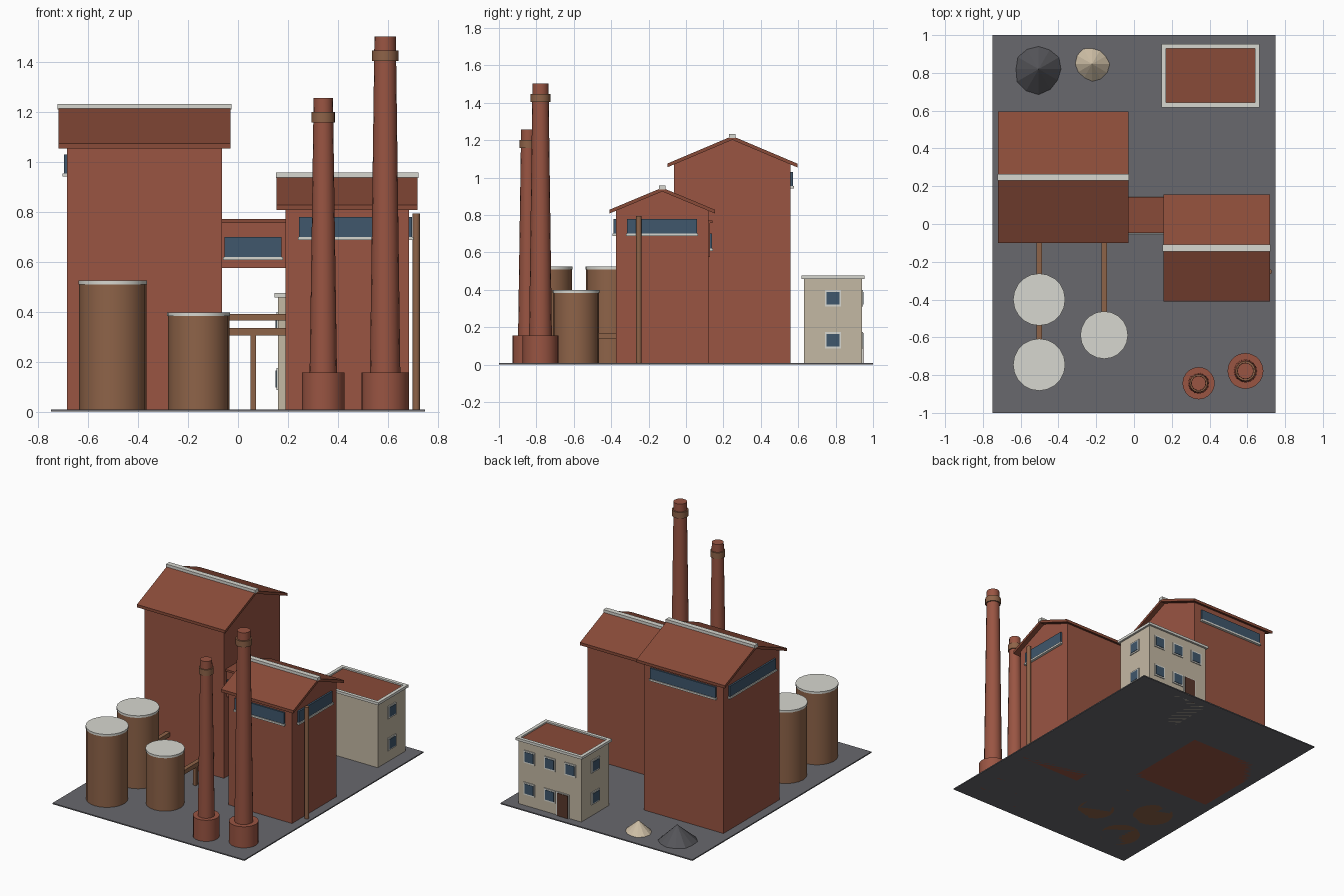
import bpy, bmesh, math, random

if "Cube" in bpy.data.objects:
    bpy.data.objects.remove(bpy.data.objects["Cube"])

random.seed(4)


def mat(name, r, g, b):
    m = bpy.data.materials.new(name)
    m.diffuse_color = (r, g, b, 1)
    m.use_nodes = True
    m.node_tree.nodes["Principled BSDF"].inputs["Base Color"].default_value = m.diffuse_color
    return m


BRICK = mat("brick", .32, .09, .055)
ROOF = mat("roof_tile", .25, .07, .04)
RUST = mat("rust", .27, .125, .065)
WHITE = mat("trim", .68, .68, .63)
CREAM = mat("plaster", .55, .48, .37)
GLASS = mat("glass", .05, .095, .15)
DOOR = mat("door_wood", .10, .04, .025)
GREY = mat("asphalt", .14, .14, .155)
COAL = mat("coal", .09, .09, .10)
SAND = mat("sand", .62, .52, .38)


def finish(name, bm, m):
    bmesh.ops.recalc_face_normals(bm, faces=bm.faces)
    me = bpy.data.meshes.new(name)
    bm.to_mesh(me)
    bm.free()
    me.materials.append(m)
    ob = bpy.data.objects.new(name, me)
    bpy.context.collection.objects.link(ob)
    return ob


def box(name, x0, x1, y0, y1, z0, z1, m):
    bm = bmesh.new()
    bmesh.ops.create_cube(bm, size=1)
    for v in bm.verts:
        v.co = (x1 if v.co.x > 0 else x0, y1 if v.co.y > 0 else y0, z1 if v.co.z > 0 else z0)
    return finish(name, bm, m)


def extrude_x(name, profile, x0, x1, m):
    """Extrude a (y, z) outline along x."""
    bm = bmesh.new()
    f = bm.faces.new([bm.verts.new((x0, y, z)) for y, z in profile])
    ext = bmesh.ops.extrude_face_region(bm, geom=[f])
    vs = [g for g in ext["geom"] if isinstance(g, bmesh.types.BMVert)]
    bmesh.ops.translate(bm, verts=vs, vec=(x1 - x0, 0, 0))
    return finish(name, bm, m)


def cyl(name, x, y, z0, z1, r0, r1, m, n=20):
    bm = bmesh.new()
    bmesh.ops.create_cone(bm, cap_ends=True, segments=n, radius1=r0, radius2=r1, depth=z1 - z0)
    bmesh.ops.translate(bm, verts=bm.verts, vec=(x, y, (z0 + z1) / 2))
    for f in bm.faces:
        f.smooth = len(f.verts) == 4
    ob = finish(name, bm, m)
    ob.data.set_sharp_from_angle(angle=math.radians(35))
    return ob


def gable_hall(name, x0, x1, y0, y1, eave, ridge):
    """Brick hall with overhanging pitched roof and ridge cap."""
    o, t = .035, .02
    yc = (y0 + y1) / 2
    ze = eave + (ridge - eave) * o / (yc - y0 + o)
    extrude_x(name + "_walls", [(y0, 0), (y1, 0), (y1, ze - t / 2), (yc, ridge - t / 2), (y0, ze - t / 2)],
              x0, x1, BRICK)
    a, b = y0 - o, y1 + o
    extrude_x(name + "_roof", [(a, eave), (yc, ridge), (b, eave), (b, eave - t), (yc, ridge - t), (a, eave - t)],
              x0 - o, x1 + o, ROOF)
    box(name + "_ridge_cap", x0 - o - .003, x1 + o + .003, yc - .018, yc + .018, ridge - .01, ridge + .012, WHITE)


def strip_window(name, axis, at, out, a, b, z0, z1):
    """Long window band with sill; axis is the wall normal."""
    for part, d, lo, hi, e, m in (("glass", .012, z0, z1, 0, GLASS), ("sill", .018, z0 - .013, z0, .005, WHITE)):
        n = sorted((at - out * .005, at + out * d))
        s = (a - e, b + e)
        x, y = (n, s) if axis == "x" else (s, n)
        box(name + "_" + part, *x, *y, lo, hi, m)


def small_window(name, axis, at, out, c, z):
    for part, d, h, m in (("frame", .006, .044, WHITE), ("pane", .009, .034, GLASS)):
        n = sorted((at - out * .005, at + out * d))
        s = (c - h, c + h)
        x, y = (n, s) if axis == "x" else (s, n)
        box(name + "_" + part, *x, *y, z - h, z + h, m)


# Yard slab
box("yard", -.75, .75, -1, 1, 0, .008, GREY)

# Brick halls and their window bands
gable_hall("tall_hall", -.685, -.065, -.065, .56, 1.075, 1.222)
gable_hall("low_hall", .19, .685, -.375, .12, .828, .946)
strip_window("tall_left_window", "x", -.685, -1, -.01, .505, .955, 1.03)
strip_window("tall_back_window", "y", .56, 1, -.63, -.12, .955, 1.03)
strip_window("low_front_window", "y", -.375, -1, .245, .63, .70, .78)
strip_window("low_right_window", "x", .685, 1, -.315, .06, .70, .78)

# Bridge between halls
box("bridge_body", -.07, .195, -.037, .127, .575, .76, BRICK)
box("bridge_roof", -.068, .193, -.047, .142, .757, .772, ROOF)
strip_window("bridge_front_window", "y", -.037, -1, -.055, .175, .62, .70)
strip_window("bridge_back_window", "y", .127, 1, -.055, .175, .62, .70)

# Pipes under the bridge
box("rack_beam", -.07, .195, .035, .065, .305, .335, RUST)
box("rack_pipe", -.07, .195, .035, .065, .365, .392, RUST)
box("rack_post", .05, .072, .039, .061, 0, .31, RUST)

# Storage tanks, lids and feed pipes
for i, (x, y, r, h) in enumerate([(-.502, -.40, .135, .51), (-.502, -.745, .135, .51), (-.158, -.588, .123, .383)]):
    cyl(f"tank_{i}", x, y, 0, h, r, r, RUST)
    cyl(f"tank_lid_{i}", x, y, h, h + .015, r + .003, r + .003, WHITE)
box("long_feed_pipe", -.517, -.487, -.745, -.06, .19, .22, RUST)
box("short_feed_pipe", -.173, -.143, -.59, -.06, .14, .17, RUST)
box("feed_pipe_post", -.169, -.147, -.261, -.239, 0, .15, RUST)
cyl("side_downpipe", .715, -.252, 0, .795, .015, .015, RUST, 12)

# Chimneys
for i, (x, y, h, k) in enumerate([(.59, -.778, 1.503, 1), (.342, -.843, 1.257, .9)]):
    cyl(f"chimney_base_{i}", x, y, 0, .157, .095 * k, .095 * k, BRICK)
    cyl(f"chimney_shaft_{i}", x, y, .15, h, .061 * k, .043 * k, BRICK, 16)
    cyl(f"chimney_band_{i}", x, y, h - .098, h - .055, .053 * k, .053 * k, RUST, 16)

# Office block with parapet rim
X0, X1, Y0, Y1 = .16, .65, .632, .94
box("office_walls", X0, X1, Y0, Y1, 0, .462, CREAM)
box("office_roof", X0, X1, Y0, Y1, .455, .466, ROOF)
for n, b in (("left", (X0 - .014, X0 + .01, Y0 - .014, Y1 + .014)), ("right", (X1 - .01, X1 + .014, Y0 - .014, Y1 + .014)),
             ("front", (X0, X1, Y0 - .014, Y0 + .01)), ("back", (X0, X1, Y1 - .01, Y1 + .014))):
    box("parapet_" + n, *b, .458, .476, WHITE)
for level, z in (("lower", .13), ("upper", .355)):
    small_window(f"office_right_{level}", "x", X1, 1, .786, z)
    small_window(f"office_left_{level}", "x", X0, -1, .786, z)
    for j, x in enumerate((.565, .405, .245)):
        if level == "upper" or j < 2:
            small_window(f"office_back_{level}_{j}", "y", Y1, 1, x, z)
box("office_door_frame", .253, .352, Y1 - .005, Y1 + .006, 0, .175, WHITE)
box("office_door", .26, .345, Y1 - .005, Y1 + .01, 0, .168, DOOR)

# Loose material heaps
for name, x, y, r, h, m in (("coal_heap", -.505, .82, .135, .12, COAL), ("sand_heap", -.222, .847, .095, .085, SAND)):
    bm = bmesh.new()
    bmesh.ops.create_cone(bm, cap_ends=True, segments=12, radius1=r, radius2=0, depth=h)
    for v in bm.verts:
        if v.co.z < 0:
            k = random.uniform(.88, 1.05)
            v.co.x *= k
            v.co.y *= k
    bmesh.ops.translate(bm, verts=bm.verts, vec=(x, y, h / 2 + .004))
    finish(name, bm, m)
